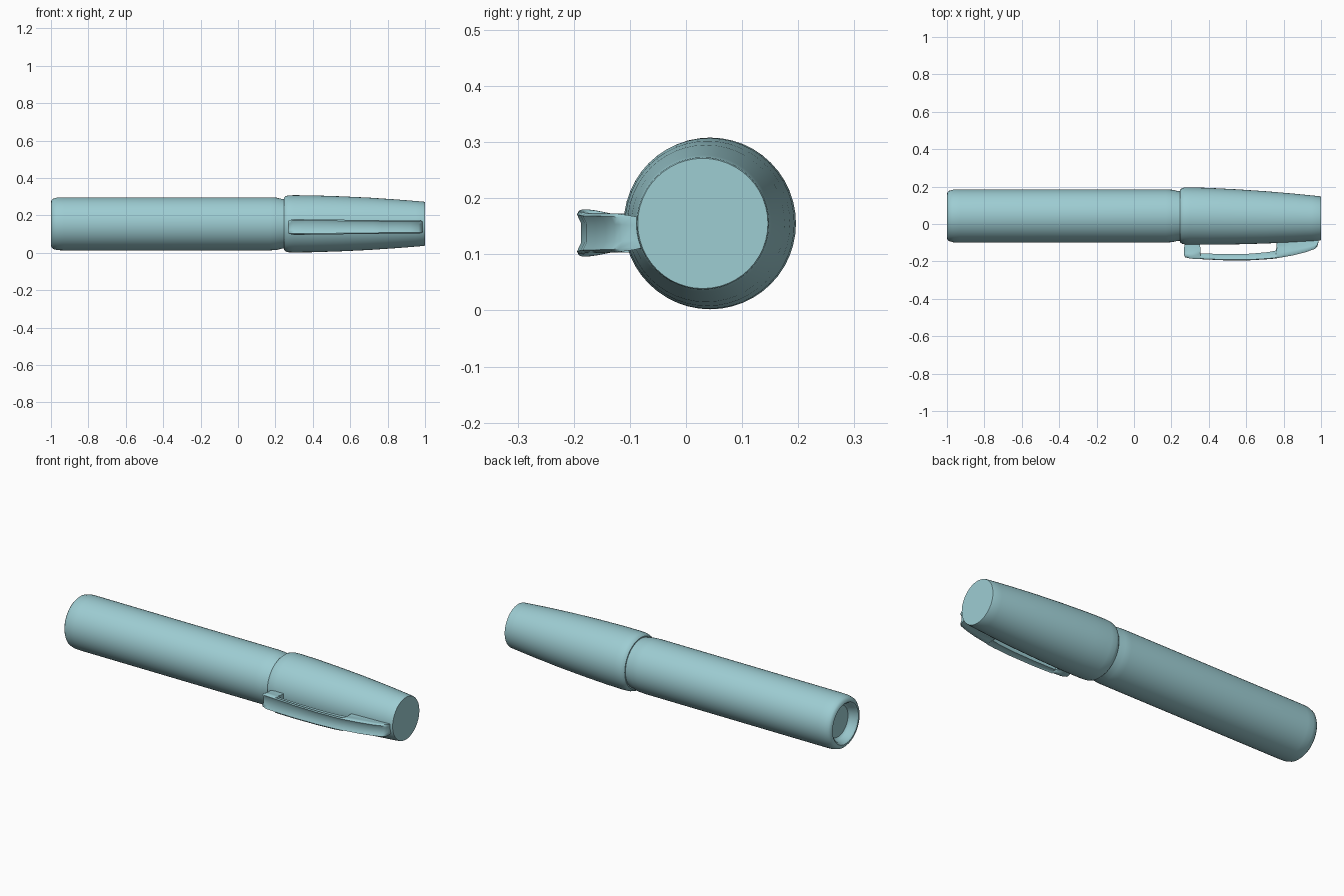
import bpy, bmesh
from math import sin, cos, tau, radians

cube = bpy.data.objects.get("Cube")
if cube:
    bpy.data.objects.remove(cube, do_unlink=True)

AXIS_Y, AXIS_Z = 0.043, 0.155
SEGMENTS = 48

teal = bpy.data.materials.new("pale_teal")
teal.use_nodes = True
teal.diffuse_color = (0.34, 0.61, 0.65, 1)
teal.node_tree.nodes["Principled BSDF"].inputs["Base Color"].default_value = (0.34, 0.61, 0.65, 1)


def loft(name, rings, angle):
    """Skin a list of closed rings and cap both ends."""
    bm = bmesh.new()
    loops = [[bm.verts.new(p) for p in ring] for ring in rings]
    n = len(loops[0])
    for a, b in zip(loops, loops[1:]):
        for i in range(n):
            j = (i + 1) % n
            bm.faces.new((a[i], a[j], b[j], b[i]))
    bm.faces.new(loops[0])
    bm.faces.new(loops[-1])
    bmesh.ops.recalc_face_normals(bm, faces=bm.faces)
    mesh = bpy.data.meshes.new(name)
    bm.to_mesh(mesh)
    bm.free()
    obj = bpy.data.objects.new(name, mesh)
    bpy.context.collection.objects.link(obj)
    mesh.materials.append(teal)
    bpy.ops.object.select_all(action="DESELECT")
    obj.select_set(True)
    bpy.context.view_layer.objects.active = obj
    bpy.ops.object.shade_smooth_by_angle(angle=radians(angle))
    return obj


def circle(x, r, drift=0.0):
    return [(x, AXIS_Y + drift + r * cos(tau * i / SEGMENTS),
             AXIS_Z + r * sin(tau * i / SEGMENTS)) for i in range(SEGMENTS)]


# Barrel with a rounded, recessed tail end and a narrowed neck
barrel = [(-0.955, 0.085), (-0.965, 0.096), (-0.992, 0.103), (-1.0, 0.112),
          (-0.998, 0.125), (-0.988, 0.135), (-0.965, 0.141), (-0.93, 0.142),
          (0.17, 0.142), (0.205, 0.140), (0.235, 0.133), (0.27, 0.132)]
loft("barrel", [circle(x, r) for x, r in barrel], 40)

# Tapered cap, leaning slightly towards the clip at its flat end
cap = [(0.245, 0.128), (0.245, 0.139), (0.255, 0.148), (0.27, 0.152),
       (0.30, 0.153), (0.40, 0.152), (0.55, 0.147), (0.70, 0.140),
       (0.85, 0.130), (0.95, 0.122), (0.995, 0.118), (1.0, 0.116)]
loft("cap", [circle(x, r, -0.013 * max(0, x - 0.3) / 0.7) for x, r in cap], 40)

# Clip: a dished bar with a foot at each end, (x, outer y, inner y, half width)
CLIP_Z = 0.138
stations = [(0.268, -0.168, -0.125, 0.030), (0.274, -0.178, -0.10, 0.037),
            (0.30, -0.185, -0.08, 0.042), (0.352, -0.188, -0.08, 0.042),
            (0.356, -0.188, -0.157, 0.042), (0.48, -0.194, -0.161, 0.040),
            (0.62, -0.194, -0.159, 0.038), (0.72, -0.188, -0.150, 0.037),
            (0.76, -0.184, -0.142, 0.036), (0.764, -0.183, -0.06, 0.036),
            (0.85, -0.168, -0.06, 0.036), (0.92, -0.150, -0.05, 0.035),
            (0.965, -0.134, -0.05, 0.035), (0.98, -0.120, -0.05, 0.033),
            (0.986, -0.098, -0.05, 0.030)]


def clip_section(x, outer, inner, width):
    depth = inner - outer
    side = [(0.45, min(0.007, depth * 0.2)), (0.85, 0.0), (1.0, depth * 0.10),
            (0.95, depth * 0.25), (0.80, depth * 0.55), (0.82, depth)]
    right = [(x, outer + d, CLIP_Z + width * w) for w, d in side]
    left = [(x, outer + d, CLIP_Z - width * w) for w, d in reversed(side)]
    return right + left


loft("clip", [clip_section(*s) for s in stations], 45)
